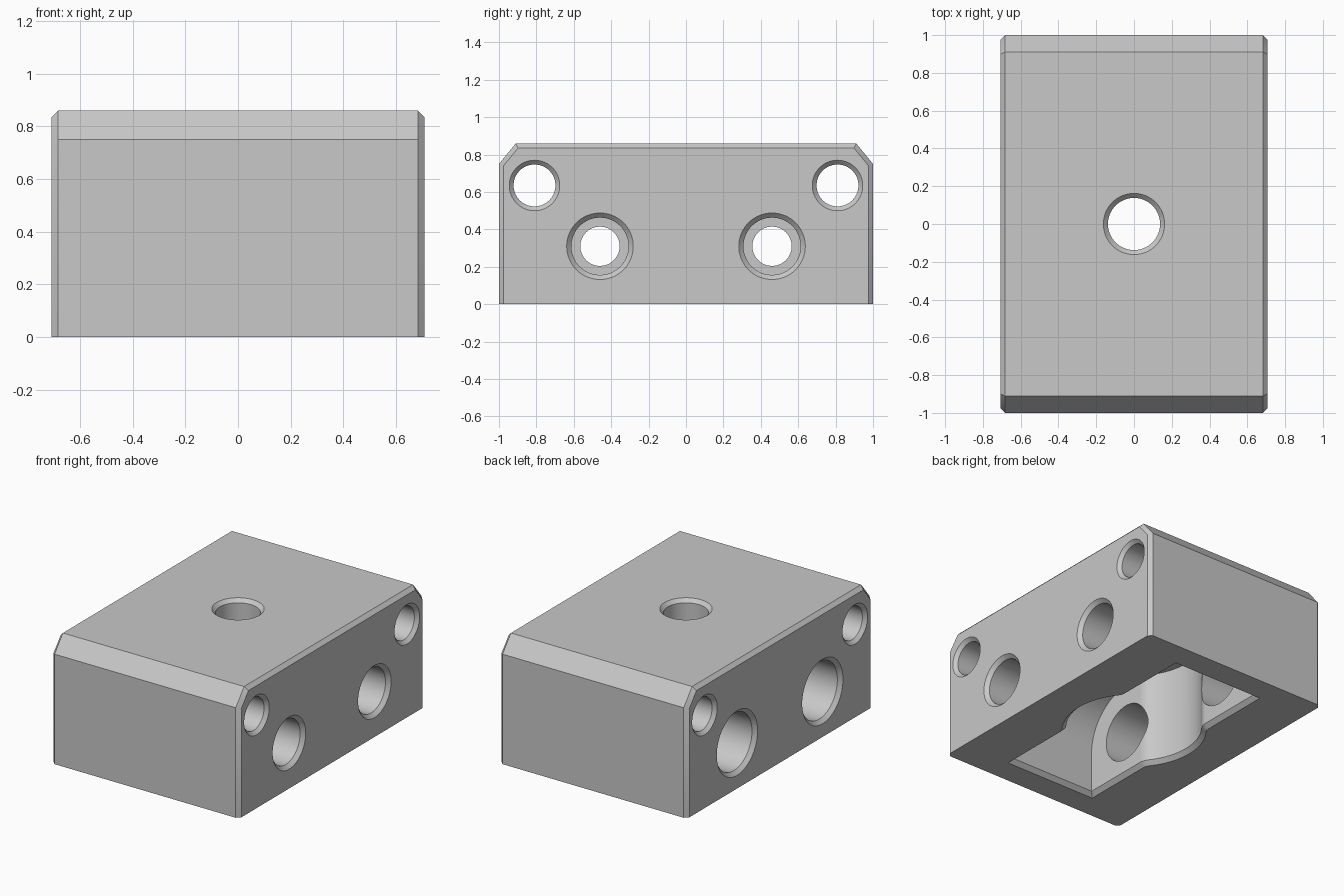
import bpy, bmesh
from math import sin, cos, pi, atan2, sqrt

cube = bpy.data.objects.get("Cube")
if cube:
    bpy.data.objects.remove(cube, do_unlink=True)

grey = bpy.data.materials.new("plain_grey")
grey.use_nodes = True
colour = (0.58, 0.58, 0.58, 1)
grey.diffuse_color = colour
grey.node_tree.nodes["Principled BSDF"].inputs["Base Color"].default_value = colour


def loft(name, rings):
    """Closed solid skinned through rings with equal point counts."""
    bm = bmesh.new()
    loops = [[bm.verts.new(p) for p in ring] for ring in rings]
    n = len(loops[0])
    for a, b in zip(loops, loops[1:]):
        for i in range(n):
            j = (i + 1) % n
            bm.faces.new((a[i], a[j], b[j], b[i]))
    bm.faces.new(loops[0])
    bm.faces.new(loops[-1])
    bmesh.ops.recalc_face_normals(bm, faces=bm.faces)
    mesh = bpy.data.meshes.new(name)
    bm.to_mesh(mesh)
    bm.free()
    mesh.materials.append(grey)
    obj = bpy.data.objects.new(name, mesh)
    bpy.context.collection.objects.link(obj)
    return obj


def combine(target, cutter, operation="DIFFERENCE"):
    """Apply a boolean and discard the cutter."""
    mod = target.modifiers.new("cut", "BOOLEAN")
    mod.operation = operation
    mod.solver = "EXACT"
    mod.object = cutter
    bpy.context.view_layer.objects.active = target
    bpy.ops.object.modifier_apply(modifier=mod.name)
    bpy.data.objects.remove(cutter, do_unlink=True)


def circle(r, n=64):
    return [(r * cos(2 * pi * i / n), r * sin(2 * pi * i / n)) for i in range(n)]


def bore_x(y, z, steps):
    """Stepped round cutter along x from (x, radius) pairs."""
    return loft("bore", [[(x, y + u, z + v) for u, v in circle(r)] for x, r in steps])


# Block with bevelled ends, and small chamfers around both side faces
def block_profile(x, d):
    half = [(1 - d, 0), (1 - d, 0.75 - 0.36 * d), (0.91 - 0.47 * d, 0.86 - d)]
    return [(x, y, z) for y, z in half] + [(x, -y, z) for y, z in reversed(half)]


W, C = 0.708, 0.025
block = loft("block", [block_profile(-W, C), block_profile(C - W, 0),
                       block_profile(W - C, 0), block_profile(W, C)])


# Pocket outline: long slot with a filleted round bulge in the middle
def outline(z, d, length):
    half_width, radius, fillet = 0.32, 0.43, 0.1
    cx = half_width + fillet
    cy = sqrt((radius + fillet) ** 2 - cx ** 2)
    ang = atan2(cy, cx)
    pts = [(half_width + d, length + d)]
    for i in range(9):
        a = pi + ang * i / 8
        pts.append((cx + (fillet - d) * cos(a), cy + (fillet - d) * sin(a)))
    for i in range(1, 13):
        a = ang * (1 - i / 12)
        pts.append(((radius + d) * cos(a), (radius + d) * sin(a)))
    right = pts + [(x, -y) for x, y in reversed(pts[:-1])]
    return [(x, y, z) for x, y in right] + [(-x, -y, z) for x, y in right]


# Pocket side profile: flat ceiling with large rounded ends
def arch(x):
    r, yc, zc = 0.34, 0.46, 0.31
    half = [(yc + r, -0.1)] + [(yc + r * cos(pi * i / 40), zc + r * sin(pi * i / 40))
                               for i in range(21)]
    return [(x, y, z) for y, z in half] + [(x, -y, z) for y, z in reversed(half)]


pocket = loft("pocket", [outline(-0.2, 0, 0.9), outline(0.75, 0, 0.9)])
combine(pocket, loft("arch", [arch(-0.6), arch(0.6)]), "INTERSECT")
combine(block, pocket)
combine(block, loft("pocket_chamfer", [outline(-0.01, 0.038, 0.8),
                                       outline(0.03, -0.002, 0.8)]))

# Cross holes, mirrored front to back
for side in (-1, 1):
    combine(block, bore_x(side * 0.81, 0.635, [
        (-W - 0.01, 0.145), (-W + 0.023, 0.112), (W - 0.023, 0.112), (W + 0.01, 0.145)]))
    combine(block, bore_x(side * 0.46, 0.31, [
        (W + 0.01, 0.188), (W - C, 0.153), (0.45, 0.153), (0.45, 0.105), (0.2, 0.105)]))
    combine(block, bore_x(side * 0.46, 0.31, [
        (-W - 0.01, 0.23), (C - W, 0.195), (-0.2, 0.195)]))

# Top hole down into the pocket
combine(block, loft("top_hole", [[(u, v, z) for u, v in circle(r)] for z, r in
                                 [(0.87, 0.172), (0.836, 0.138), (0.5, 0.138)]]))

bpy.ops.object.select_all(action="DESELECT")
block.select_set(True)
bpy.context.view_layer.objects.active = block
bpy.ops.object.shade_smooth_by_angle(angle=pi / 6)
